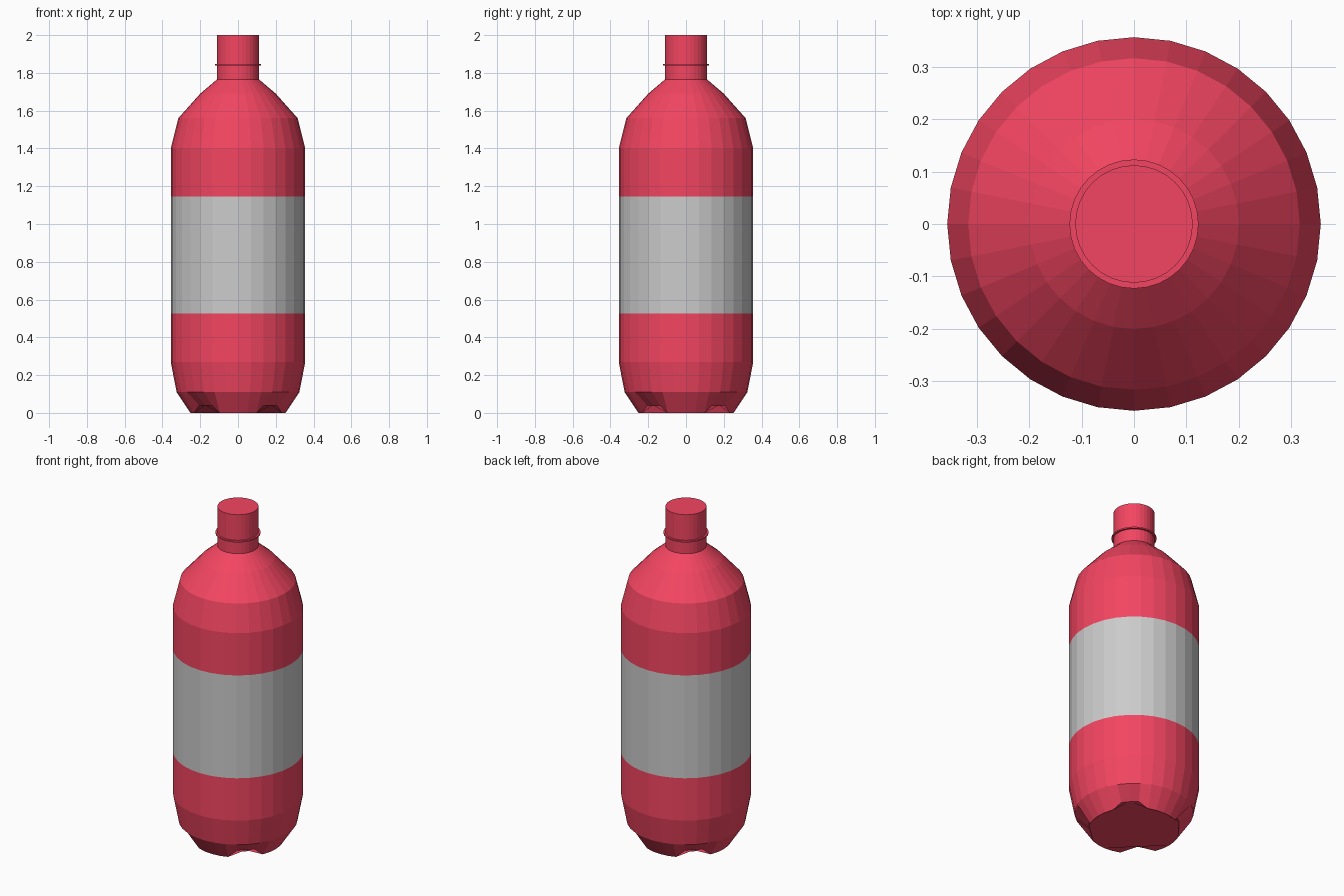
import bpy, bmesh
from math import sin, cos, pi

if "Cube" in bpy.data.objects:
    bpy.data.objects.remove(bpy.data.objects["Cube"])

SIDES = 32
red = bpy.data.materials.new("red_plastic")
red.diffuse_color = (0.9, 0.06, 0.12, 1)
red.use_nodes = True
red.node_tree.nodes["Principled BSDF"].inputs["Base Color"].default_value = red.diffuse_color


def lathe(name, profile, mat=None, cap_bottom=False, cap_top=False, shape=None):
    """Turn a list of (radius, z) points around the z axis."""
    bm = bmesh.new()
    rings = []
    for level, (r, z) in enumerate(profile):
        ring = []
        for i in range(SIDES):
            rr, zz = shape(level, i, r, z) if shape else (r, z)
            a = 2 * pi * i / SIDES
            ring.append(bm.verts.new((rr * cos(a), rr * sin(a), zz)))
        rings.append(ring)
    for lo, hi in zip(rings, rings[1:]):
        for i in range(SIDES):
            j = (i + 1) % SIDES
            bm.faces.new((lo[i], lo[j], hi[j], hi[i]))
    if cap_bottom:
        bm.faces.new(rings[0][::-1])
    if cap_top:
        bm.faces.new(rings[-1])
    me = bpy.data.meshes.new(name)
    bm.to_mesh(me)
    bm.free()
    if mat:
        me.materials.append(mat)
    ob = bpy.data.objects.new(name, me)
    bpy.context.collection.objects.link(ob)
    return ob


def foot_notches(level, i, r, z):
    # Raise three neighbouring rim points on each diagonal
    if level == 0 and i % 8 in (3, 4, 5):
        return r - 0.005, z + 0.04
    return r, z


# Lower body with four notched feet
lathe("lower_body", [(0.252, 0), (0.325, 0.11), (0.356, 0.27), (0.356, 0.525)],
      red, cap_bottom=True, shape=foot_notches)

# Plain wrap-around label
lathe("label", [(0.356, 0.525), (0.356, 1.145)])

# Upper body and sloping shoulder
lathe("upper_body", [(0.356, 1.145), (0.356, 1.40), (0.316, 1.56),
                     (0.2, 1.69), (0.112, 1.765)], red)

# Neck with closed cap
lathe("neck_and_cap", [(0.112, 1.765), (0.112, 2.0)], red, cap_top=True)

# Thin collar around the neck
lathe("neck_collar", [(0.112, 1.838), (0.123, 1.838), (0.123, 1.846), (0.112, 1.846)], red)
